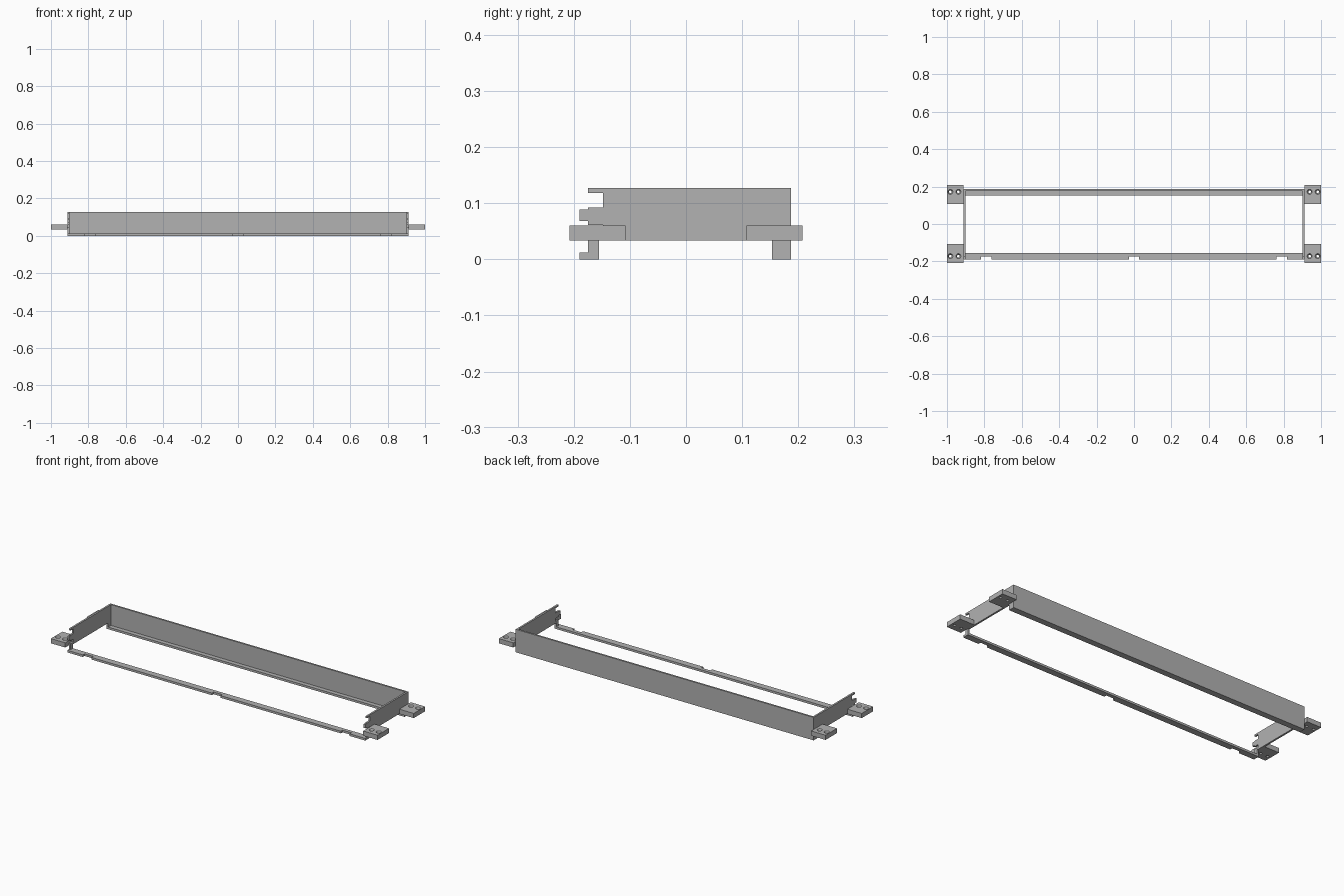
import bpy, bmesh, math
from mathutils import Vector

if "Cube" in bpy.data.objects:
    bpy.data.objects.remove(bpy.data.objects["Cube"])

grey = bpy.data.materials.new("light grey")
grey.diffuse_color = (0.445, 0.445, 0.445, 1)
grey.use_nodes = True
grey.node_tree.nodes["Principled BSDF"].inputs["Base Color"].default_value = grey.diffuse_color


def finish(name, bm):
    bmesh.ops.recalc_face_normals(bm, faces=bm.faces[:])
    mesh = bpy.data.meshes.new(name)
    bm.to_mesh(mesh)
    bm.free()
    mesh.materials.append(grey)
    ob = bpy.data.objects.new(name, mesh)
    bpy.context.collection.objects.link(ob)
    return ob


def extrude(name, profile, axis, a, b):
    """Prism from a (y, z) profile along x, or an (x, y) profile along z."""
    bm = bmesh.new()
    place = (lambda p: (a, p[0], p[1])) if axis == "x" else (lambda p: (p[0], p[1], a))
    face = bm.faces.new([bm.verts.new(place(p)) for p in profile])
    geom = bmesh.ops.extrude_face_region(bm, geom=[face])["geom"]
    step = Vector((b - a, 0, 0)) if axis == "x" else Vector((0, 0, b - a))
    bmesh.ops.translate(bm, vec=step, verts=[g for g in geom if isinstance(g, bmesh.types.BMVert)])
    return finish(name, bm)


def hole_cutter(name, centres):
    """Countersunk screw holes as closed stacks of rings."""
    bm = bmesh.new()
    n = 24
    for cx, cy in centres:
        rings = []
        for r, z in ((0.007, 0.02), (0.007, 0.048), (0.0135, 0.06), (0.0135, 0.07)):
            rings.append([bm.verts.new((cx + r * math.cos(i * math.tau / n),
                                        cy + r * math.sin(i * math.tau / n), z)) for i in range(n)])
        for lo, hi in zip(rings, rings[1:]):
            for i in range(n):
                j = (i + 1) % n
                bm.faces.new((lo[i], lo[j], hi[j], hi[i]))
        bm.faces.new(rings[0])
        bm.faces.new(rings[-1])
    ob = finish(name, bm)
    ob.hide_render = True
    ob.hide_viewport = True
    return ob


OUT, INN = 0.912, 0.902    # outer and inner faces of the end plates

# Back wall with its inward bottom flange
extrude("back_wall", [(0.187, 0), (0.187, 0.127), (0.177, 0.127), (0.177, 0.012),
                      (0.153, 0.012), (0.153, 0)], "x", -OUT, OUT)

# Front rail with three notches in its front edge
rail = [(-OUT, -0.155), (-OUT, -0.19)]
for c in (-0.79, 0, 0.79):
    rail += [(c - 0.027, -0.19), (c - 0.027, -0.175), (c + 0.027, -0.175), (c + 0.027, -0.19)]
rail += [(OUT, -0.19), (OUT, -0.155)]
extrude("front_rail", rail, "z", 0, 0.012)

# End plates: top lip, hook, slot, front leg and back leg
plate = [(0.18, 0.127), (-0.175, 0.127), (-0.175, 0.118), (-0.148, 0.118), (-0.148, 0.092),
         (-0.175, 0.092), (-0.175, 0.089), (-0.19, 0.089), (-0.19, 0.068), (-0.175, 0.068),
         (-0.175, 0.061), (-0.148, 0.061), (-0.148, 0.045), (-0.175, 0.045), (-0.175, 0.006),
         (-0.155, 0.006), (-0.155, 0.034), (0.153, 0.034), (0.153, 0.006), (0.18, 0.006)]

for side, sx in (("left", -1), ("right", 1)):
    extrude(side + "_end_plate", plate, "x", sx * INN, sx * OUT)
    # Mounting tabs with two countersunk holes each
    for end, sy in (("front", -1), ("back", 1)):
        y0, y1 = sy * 0.108, sy * 0.208
        tab = extrude(f"{side}_{end}_tab",
                      [(sx * OUT, y0), (sx, y0), (sx, y1), (sx * OUT, y1)], "z", 0.034, 0.06)
        mod = tab.modifiers.new("screw holes", "BOOLEAN")
        mod.operation = "DIFFERENCE"
        mod.solver = "EXACT"
        mod.object = hole_cutter(f"{side}_{end}_hole_cutter",
                                 [(sx * x, sy * 0.172) for x in (0.939, 0.982)])
